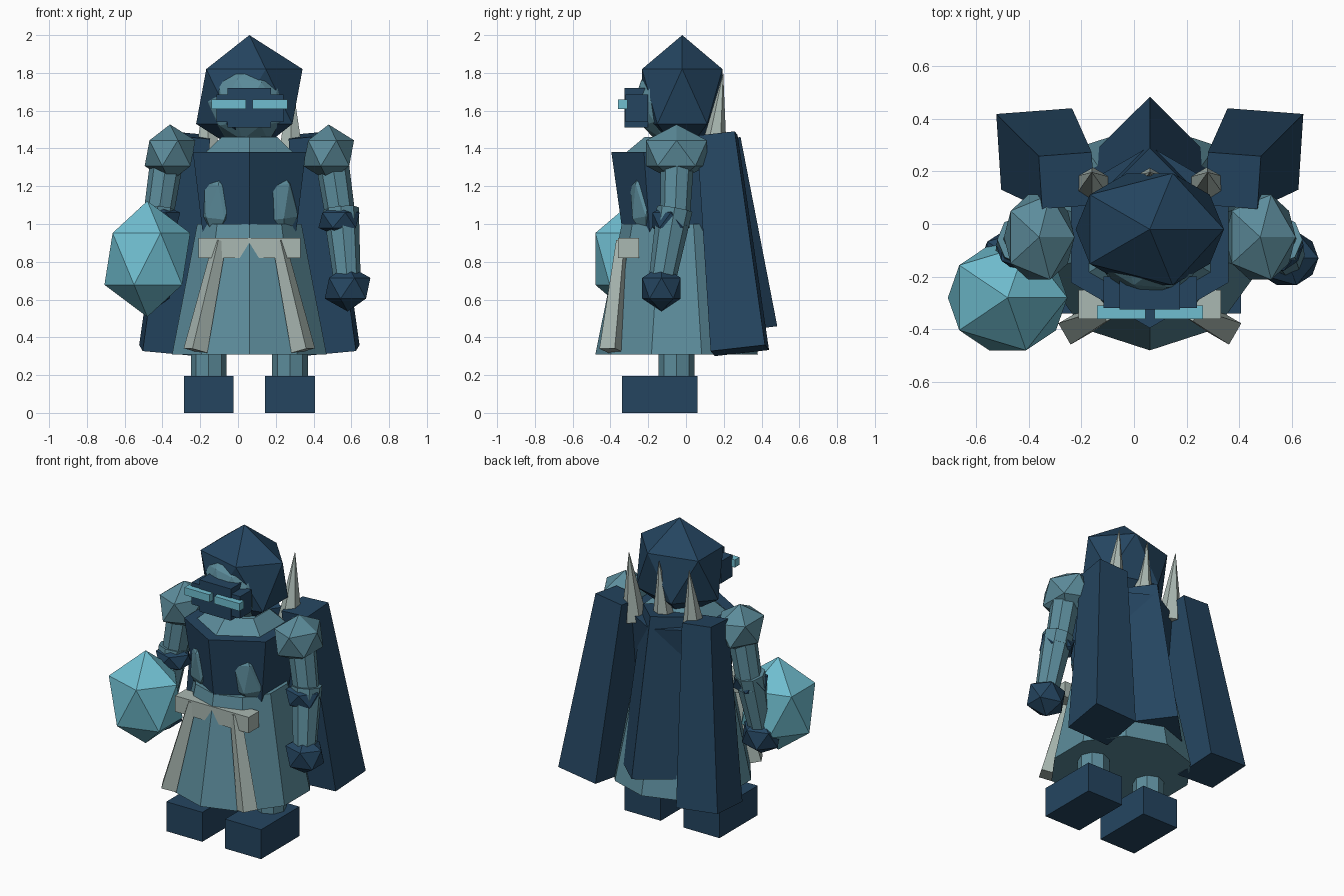
import bpy, math
from mathutils import Vector, Matrix

if "Cube" in bpy.data.objects:
    bpy.data.objects.remove(bpy.data.objects["Cube"])

CX = 0.06  # symmetry axis of the figure


def mat(name, rgb):
    m = bpy.data.materials.new(name)
    m.diffuse_color = (*rgb, 1)
    m.use_nodes = True
    m.node_tree.nodes["Principled BSDF"].inputs["Base Color"].default_value = m.diffuse_color
    return m


NAVY = mat("navy", (0.018, 0.060, 0.118))
TEAL = mat("teal", (0.107, 0.262, 0.328))
PALE = mat("pale_grey", (0.400, 0.480, 0.445))
CYAN = mat("cyan", (0.162, 0.515, 0.631))


def finish(name, m):
    o = bpy.context.object
    o.name = name
    o.data.materials.append(m)
    return o


def box(name, m, x, y, z):
    """Box from (min, max) ranges."""
    bpy.ops.mesh.primitive_cube_add(size=1, location=[sum(r) / 2 for r in (x, y, z)])
    bpy.context.object.scale = [r[1] - r[0] for r in (x, y, z)]
    return finish(name, m)


def ico(name, m, loc, scale, sub=1, rot=(0, 0, 0)):
    bpy.ops.mesh.primitive_ico_sphere_add(subdivisions=sub, radius=1, location=loc, rotation=rot)
    bpy.context.object.scale = scale
    return finish(name, m)


def limb(name, m, a, b, ra, rb, sides, spin=0.0):
    """Tapered prism from a (radius ra) to b (radius rb), always built upward."""
    a, b = Vector(a), Vector(b)
    d = b - a
    bpy.ops.mesh.primitive_cone_add(vertices=sides, radius1=ra, radius2=rb, depth=d.length)
    o = finish(name, m)
    # tilt only, so that the cross-section keeps its heading
    tilt = Vector((0, 0, 1)).rotation_difference(d).to_matrix().to_4x4()
    o.matrix_world = Matrix.Translation((a + b) / 2) @ tilt @ Matrix.Rotation(spin, 4, 'Z')
    return o


Q = math.pi / 4

# Robe, vest and collar
limb("skirt", TEAL, (CX, -0.05, 0.31), (CX, -0.05, 1.0), 0.43, 0.29, 10)
limb("vest", NAVY, (CX, -0.05, 0.90), (CX, -0.05, 1.38), 0.278, 0.345, 6)
limb("collar", TEAL, (CX, -0.05, 1.36), (CX, -0.05, 1.46), 0.29, 0.17, 6)

# Head, hood and visor
ico("head", TEAL, (CX, -0.05, 1.645), (0.23, 0.225, 0.235), 2)
ico("hood", NAVY, (CX, -0.02, 1.675), (0.315, 0.25, 0.325))
box("visor_tall", NAVY, (-0.055, 0.175), (-0.325, -0.20), (1.51, 1.72))
box("visor_wide", NAVY, (-0.115, 0.24), (-0.32, -0.20), (1.54, 1.685))
for i, x in enumerate([(-0.14, 0.043), (0.078, 0.262)]):
    box(f"visor_lens_{i}", CYAN, x, (-0.36, -0.31), (1.61, 1.66))

# Belt and orb
box("belt", PALE, (-0.21, 0.33), (-0.36, -0.25), (0.82, 0.925))
ico("orb", CYAN, (-0.48, -0.28, 0.815), (0.254, 0.235, 0.307))

# Paired parts on either side of the axis
for s, side in ((-1, "left"), (1, "right")):
    def P(x, y, z):
        return (CX + s * x, y, z)

    bx = CX + s * 0.215
    box(f"boot_{side}", NAVY, (bx - 0.132, bx + 0.132), (-0.34, 0.06), (0, 0.195))
    limb(f"leg_{side}", TEAL, P(0.215, -0.05, 0.18), P(0.215, -0.05, 0.5), 0.095, 0.095, 8)
    ico(f"chest_panel_{side}", TEAL, P(0.165, -0.22, 1.12), (0.10, 0.075, 0.2), 1,
        (0, -s * 0.12, s * math.radians(30)))
    limb(f"strap_{side}", PALE, P(0.285, -0.395, 0.33), P(0.155, -0.335, 0.91),
         0.066, 0.036, 4, Q - s * math.radians(30))
    # arms
    ico(f"shoulder_{side}", TEAL, P(0.42, -0.05, 1.375), (0.15, 0.19, 0.152))
    limb(f"upper_arm_{side}", TEAL, P(0.49, -0.06, 0.99), P(0.435, -0.045, 1.35), 0.078, 0.088, 8)
    limb(f"forearm_{side}", TEAL, P(0.52, -0.13, 0.68), P(0.485, -0.06, 1.08), 0.07, 0.095, 8)
    ico(f"elbow_{side}", NAVY, P(0.475, -0.08, 1.02), (0.122, 0.115, 0.09))
    ico(f"hand_{side}", NAVY, P(0.52, -0.13, 0.66), (0.135, 0.12, 0.123))
    # side cape slab
    limb(f"cape_{side}", NAVY, P(0.43, 0.285, 0.33), P(0.315, 0.165, 1.47),
         0.205, 0.143, 4, Q - s * 0.07)

# Back cape, ridge facing backward
limb("cape_middle", NAVY, (CX, 0.25, 0.43), (CX, 0.125, 1.44), 0.235, 0.165, 4)

# Back spikes
for i in (-1, 0, 1):
    limb(f"spike_{i + 1}", PALE, (CX + i * 0.22, 0.14, 1.34), (CX + i * 0.22, 0.197, 1.8), 0.078, 0.0, 6)
